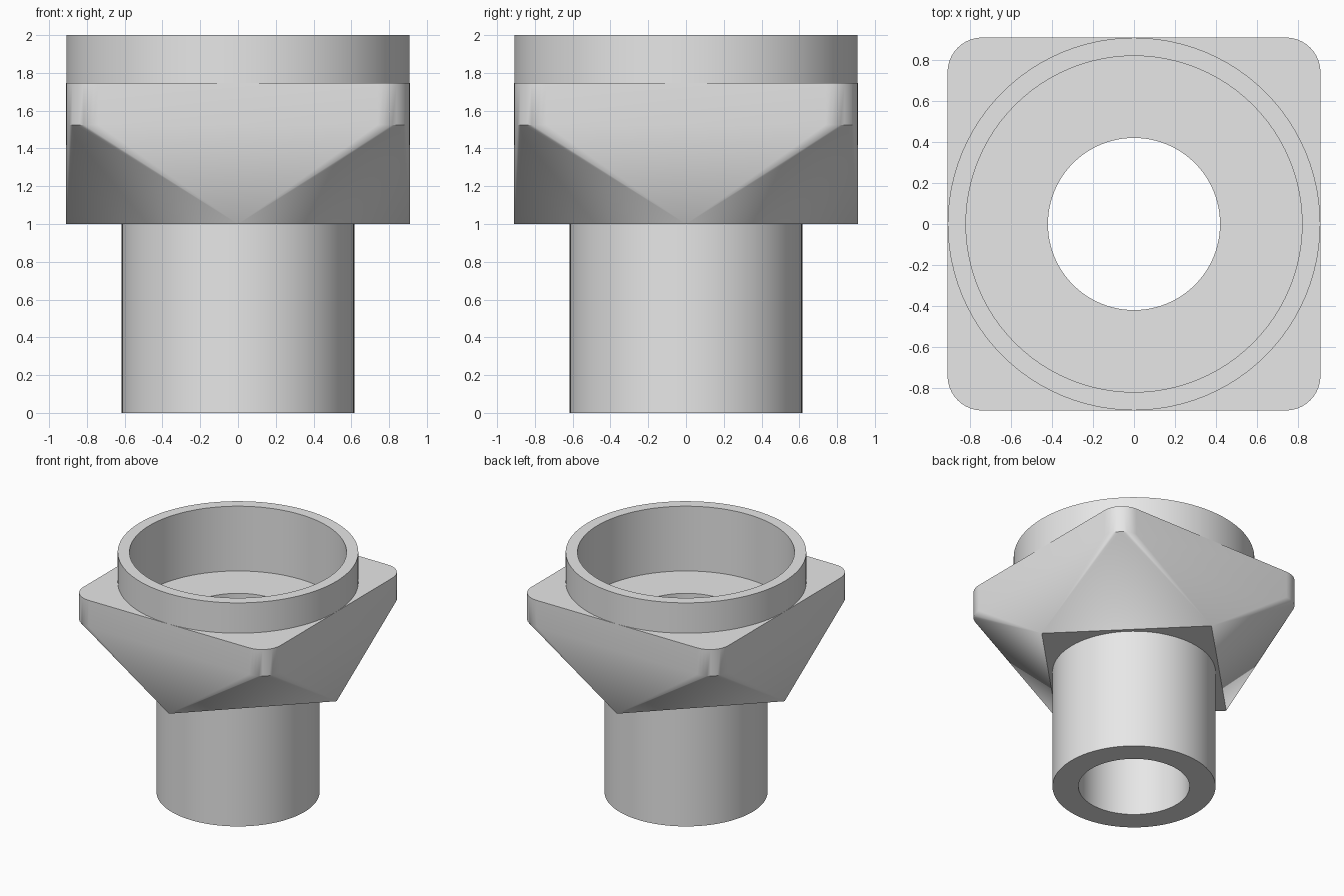
import bpy
import bmesh
from math import cos, sin, pi

if "Cube" in bpy.data.objects:
    bpy.data.objects.remove(bpy.data.objects["Cube"])

HALF = 0.91          # half width of the square block
CORNER = 0.17        # radius of the block's rounded corners
Z_BASE, Z_EDGE, Z_TOP = 1.0, 1.525, 1.747
SEGMENTS = 96

bm = bmesh.new()


def rounded_square(z, steps=10):
    """Corner arcs of the rounded square at height z."""
    c = HALF - CORNER
    for q, (sx, sy) in enumerate([(1, 1), (-1, 1), (-1, -1), (1, -1)]):
        for i in range(steps + 1):
            a = (q + i / steps) * pi / 2
            yield (sx * c + CORNER * cos(a), sy * c + CORNER * sin(a), z)


def lathe(profile):
    """Revolve an open (radius, z) profile around the z axis."""
    rings = [[bm.verts.new((r * cos(2 * pi * i / SEGMENTS),
                            r * sin(2 * pi * i / SEGMENTS), z))
              for i in range(SEGMENTS)] for r, z in profile]
    for a, b in zip(rings, rings[1:]):
        for i in range(SEGMENTS):
            j = (i + 1) % SEGMENTS
            bm.faces.new((a[i], a[j], b[j], b[i]))


# Block: rounded square tapering down to a diamond, left open top and bottom
points = [(HALF, 0, Z_BASE), (0, HALF, Z_BASE), (-HALF, 0, Z_BASE), (0, -HALF, Z_BASE)]
points += list(rounded_square(Z_EDGE)) + list(rounded_square(Z_TOP))
block = [bm.verts.new(p) for p in points]
bmesh.ops.convex_hull(bm, input=block)
bm.normal_update()
caps = [f for f in bm.faces if abs(f.normal.z) > 0.999]
bmesh.ops.delete(bm, geom=caps, context='FACES')

# Shaft, through hole, wide bore and collar in one turned profile
lathe([(0.616, Z_BASE), (0.616, 0), (0.42, 0), (0.42, 1.46),
       (0.82, 1.46), (0.82, 2.0), (0.909, 2.0), (0.909, Z_TOP)])

# Join the block to the shaft and to the collar with flat faces
for z in (Z_BASE, Z_TOP):
    rim = [e for e in bm.edges if e.is_boundary
           and all(abs(v.co.z - z) < 1e-4 for v in e.verts)]
    bmesh.ops.triangle_fill(bm, use_beauty=True, edges=rim)

bmesh.ops.recalc_face_normals(bm, faces=bm.faces[:])
mesh = bpy.data.meshes.new("pipe_adapter")
bm.to_mesh(mesh)
bm.free()

# Material and shading
grey = bpy.data.materials.new("light_grey")
grey.diffuse_color = (0.8, 0.8, 0.8, 1)
grey.use_nodes = True
grey.node_tree.nodes["Principled BSDF"].inputs["Base Color"].default_value = grey.diffuse_color
mesh.materials.append(grey)
adapter = bpy.data.objects.new("pipe_adapter", mesh)
bpy.context.collection.objects.link(adapter)
bpy.context.view_layer.objects.active = adapter
adapter.select_set(True)
bpy.ops.object.shade_smooth_by_angle(angle=pi / 6)
